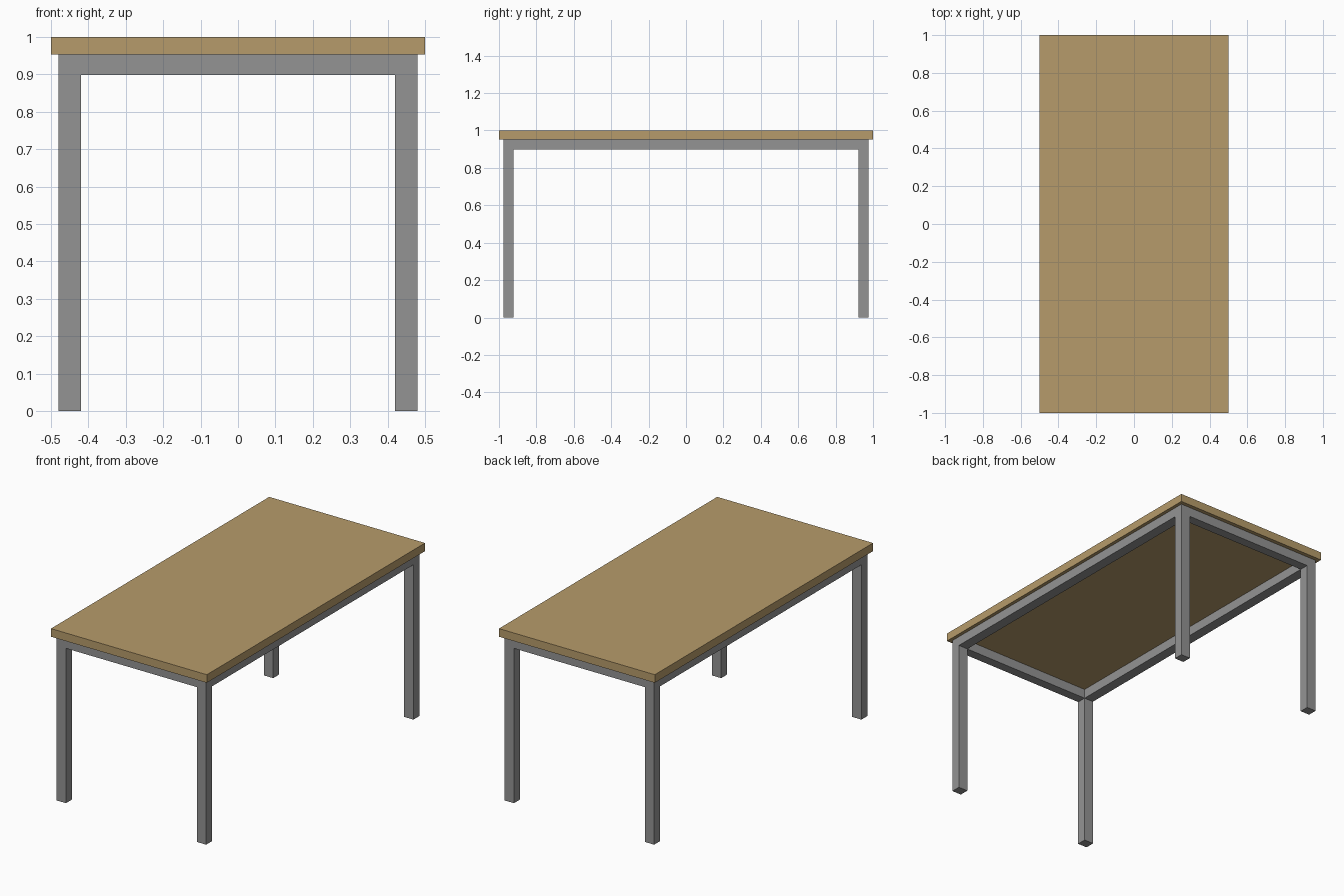
import bpy

if "Cube" in bpy.data.objects:
    bpy.data.objects.remove(bpy.data.objects["Cube"], do_unlink=True)


def material(name, rgb):
    mat = bpy.data.materials.new(name)
    mat.use_nodes = True
    mat.diffuse_color = (*rgb, 1)
    mat.node_tree.nodes["Principled BSDF"].inputs["Base Color"].default_value = (*rgb, 1)
    return mat


def box(name, low, high, mat):
    size = [b - a for a, b in zip(low, high)]
    centre = [(a + b) / 2 for a, b in zip(low, high)]
    bpy.ops.mesh.primitive_cube_add(size=1, location=centre)
    obj = bpy.context.object
    obj.name = name
    obj.scale = size
    bpy.ops.object.transform_apply(location=False, rotation=False, scale=True)
    obj.data.materials.append(mat)
    return obj


wood = material("light wood", (0.47, 0.33, 0.145))
metal = material("grey metal", (0.295, 0.295, 0.295))

# Frame extents: outer and inner faces of the legs, underside and top of rails
OUT_X, IN_X = 0.48, 0.42
OUT_Y, IN_Y = 0.977, 0.922
RAIL, TOP = 0.898, 0.953

# Table top
box("table_top", (-0.5, -1, TOP), (0.5, 1, 1), wood)


def span(sign, inner, outer):
    return sorted((sign * inner, sign * outer))


# End frames: two legs and a full-width rail each
for end, sy in (("front", -1), ("back", 1)):
    y0, y1 = span(sy, IN_Y, OUT_Y)
    box(end + "_rail", (-IN_X, y0, RAIL), (IN_X, y1, TOP), metal)
    for side, sx in (("right", -1), ("left", 1)):
        x0, x1 = span(sx, IN_X, OUT_X)
        box(f"{end}_{side}_leg", (x0, y0, 0), (x1, y1, TOP), metal)

# Long side rails between the end frames
for side, sx in (("right", -1), ("left", 1)):
    x0, x1 = span(sx, IN_X, OUT_X)
    box(side + "_rail", (x0, -IN_Y, RAIL), (x1, IN_Y, TOP), metal)
